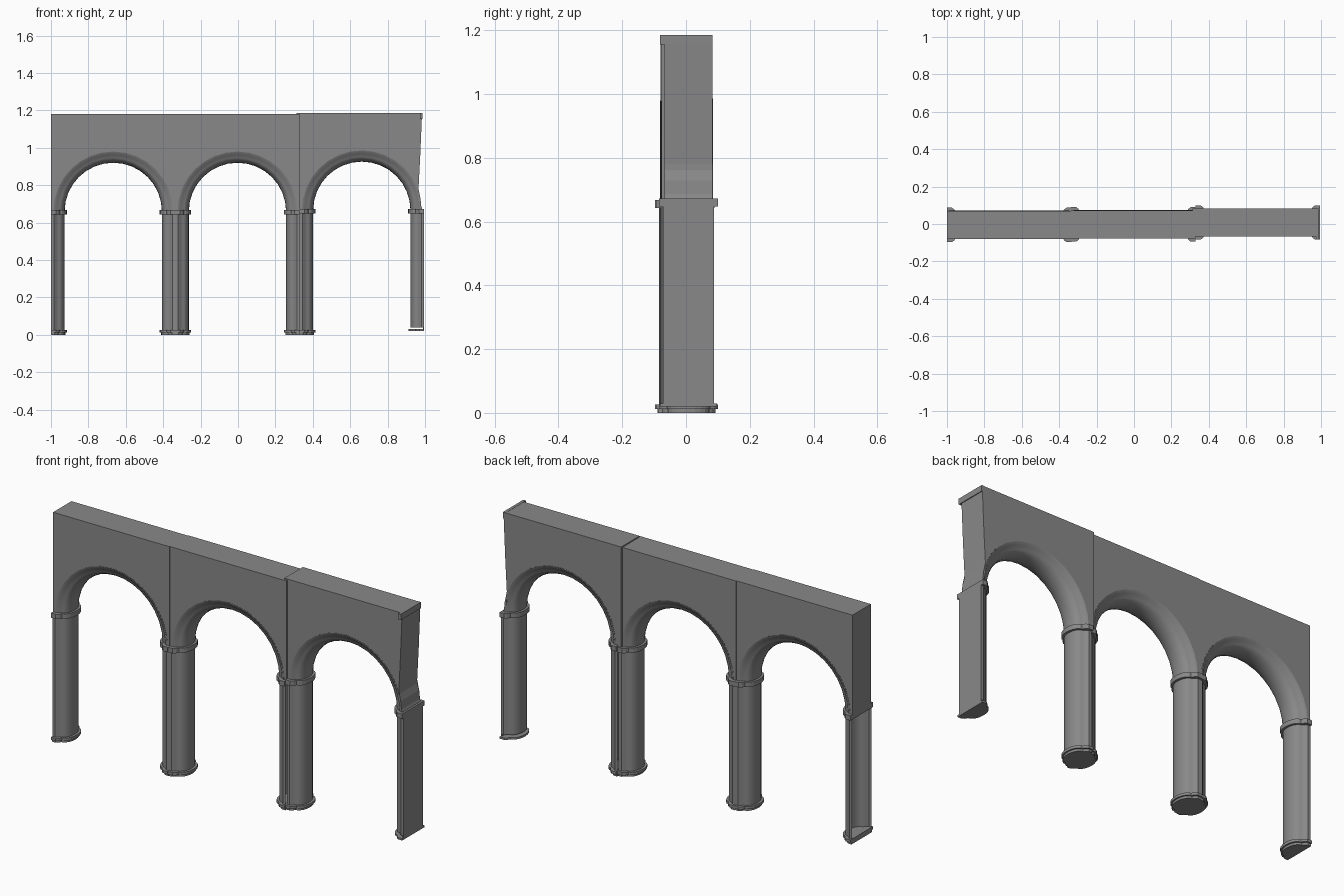
import bpy, bmesh, math

if "Cube" in bpy.data.objects:
    bpy.data.objects.remove(bpy.data.objects["Cube"], do_unlink=True)

stone = bpy.data.materials.new("grey stone")
stone.use_nodes = True
GREY = (0.25, 0.25, 0.25, 1)
stone.diffuse_color = GREY
stone.node_tree.nodes["Principled BSDF"].inputs["Base Color"].default_value = GREY

HALF = 0.333      # half width of a bay
SPRING = 0.66     # height where the arches start
TOP = 1.18
RADIUS = 0.32
STEPS = 16


def add_object(name, bm, smooth=False):
    mesh = bpy.data.meshes.new(name)
    bm.to_mesh(mesh)
    bm.free()
    mesh.materials.append(stone)
    ob = bpy.data.objects.new(name, mesh)
    bpy.context.collection.objects.link(ob)
    if smooth:
        bpy.ops.object.select_all(action="DESELECT")
        ob.select_set(True)
        bpy.context.view_layer.objects.active = ob
        bpy.ops.object.shade_smooth_by_angle(angle=math.radians(35))
    return ob


def sweep(name, sections):
    """Open shell through a row of matching sections."""
    bm = bmesh.new()
    rows = [[bm.verts.new(p) for p in s] for s in sections]
    for a, b in zip(rows, rows[1:]):
        for j in range(len(a) - 1):
            bm.faces.new((a[j], a[j + 1], b[j + 1], b[j]))
    return add_object(name, bm, True)


def prism(name, points, offset):
    """Closed solid from an outline pushed along an offset."""
    bm = bmesh.new()
    face = bm.faces.new([bm.verts.new(p) for p in points])
    new = bmesh.ops.extrude_face_region(bm, geom=[face], use_keep_orig=True)["geom"]
    bmesh.ops.translate(bm, vec=offset,
                        verts=[v for v in new if isinstance(v, bmesh.types.BMVert)])
    bmesh.ops.recalc_face_normals(bm, faces=bm.faces)
    return add_object(name, bm)


def moulding(edge, grow=0.0):
    """Pier section as (distance from bay axis, depth), front to back."""
    front = [(edge, -0.08 - grow), (0.318 - grow, -0.08 - grow),
             (0.305 - grow, -0.07 - grow)]
    bulge = []
    for i in range(11):
        a = math.pi * i / 10
        bulge.append((0.298 - grow - 0.038 * math.sin(a),
                      -(0.062 + grow * 0.5) * math.cos(a)))
    return front + bulge + [(d, -y) for d, y in reversed(front)]


def build_bay(label, cx, cy, lift, wall_left, wall_right, right_edge, right_foot):
    # Wall slab with the arch cut out of its lower edge
    arch = [(-RADIUS * math.cos(math.pi * i / STEPS),
             SPRING + lift + RADIUS * math.sin(math.pi * i / STEPS))
            for i in range(STEPS + 1)]
    outline = arch + wall_right + wall_left
    prism(label + "_wall", [(cx + x, cy - 0.075, z) for x, z in outline], (0, 0.15, 0))

    # Rounded arch lining
    lining = [(RADIUS, -0.076)] + moulding(HALF)[2:-2] + [(RADIUS, 0.076)]
    sweep(label + "_arch_lining",
          [[(cx - d * math.cos(math.pi * i / STEPS), cy + y,
             SPRING + lift + d * math.sin(math.pi * i / STEPS)) for d, y in lining]
           for i in range(STEPS + 1)])

    # Half piers with capital and foot on both sides
    for side, edge, foot in ((-1, HALF, 0.0), (1, right_edge, right_foot)):
        name = label + ("_left_" if side > 0 else "_right_")
        heights = (foot + 0.02, SPRING)[::-side]
        sweep(name + "shaft",
              [[(cx + side * d, cy + y, z) for d, y in moulding(edge)] for z in heights])
        parts = [("capital", 0.012, SPRING - 0.018 + lift, 0.025)]
        if foot == 0:
            parts += [("foot_ring", 0.012, 0.012, 0.014), ("foot_sole", 0.004, 0, 0.014)]
        else:
            parts += [("foot_ring", 0.010, foot, 0.010)]
        for part, grow, z, height in parts:
            prism(name + part,
                  [(cx + side * d, cy + y, z) for d, y in moulding(edge, grow)],
                  (0, 0, height))


def wall_side(sign, width, top):
    low, high = (sign * width, SPRING - 0.01), (sign * width, top)
    return [low, high] if sign > 0 else [high, low]


build_bay("first_bay", -0.667, -0.005, 0, wall_side(-1, HALF, TOP),
          wall_side(1, HALF, TOP), HALF, 0)
build_bay("middle_bay", -0.003, -0.002, 0, wall_side(-1, HALF, TOP),
          wall_side(1, HALF, TOP), HALF, 0)

# Last bay sits slightly higher and has a bent outer edge
bent = [(0.333, 0.66), (0.305, 0.72), (0.303, 0.78), (0.312, 0.95), (0.322, 1.185)]
bent[0] = (0.328, 0.66)
build_bay("last_bay", 0.662, 0.008, 0.006, wall_side(-1, 0.35, TOP + 0.006),
          bent, HALF, 0.02)

# Small cap on the outer top corner
prism("end_lip", [(0.972, -0.082, 1.155), (0.987, -0.082, 1.155),
                  (0.987, -0.082, 1.186), (0.972, -0.082, 1.186)], (0, 0.165, 0))

# Flat plate closing the outer pier
prism("end_plate", [(0.990, -0.072, 0.022), (0.990, 0.088, 0.022),
                    (0.990, 0.088, 0.66), (0.990, -0.072, 0.66)], (0.005, 0, 0))
